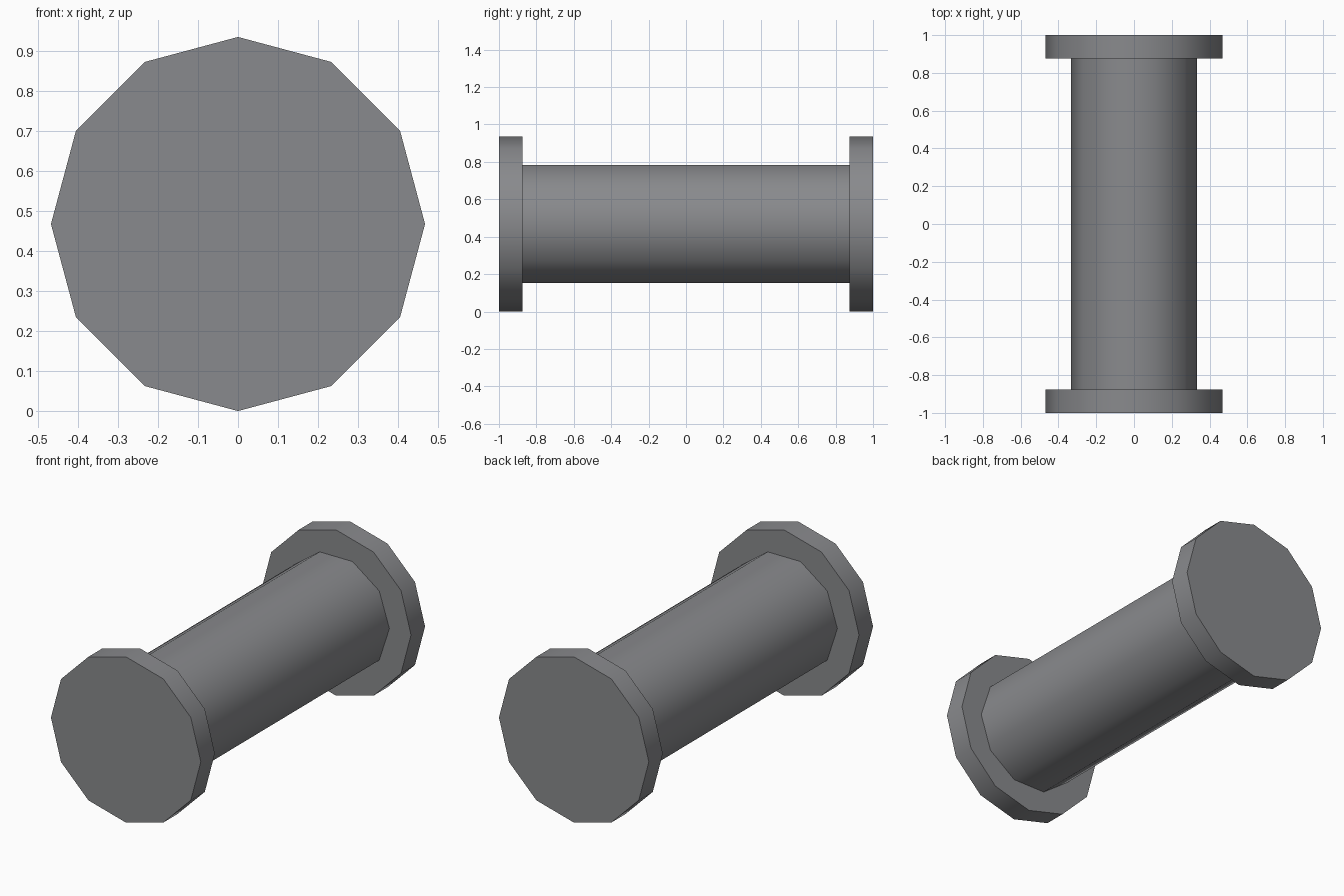
import bpy, math

if "Cube" in bpy.data.objects:
    bpy.data.objects.remove(bpy.data.objects["Cube"])

CENTRE_Z = 0.468

grey = bpy.data.materials.new("dark grey")
grey.diffuse_color = (0.25, 0.254, 0.266, 1)
grey.use_nodes = True
grey.node_tree.nodes["Principled BSDF"].inputs["Base Color"].default_value = grey.diffuse_color


def cylinder(name, sides, radius, y0, y1):
    """Prism lying along y, with a corner on the +x axis, smooth round the side."""
    bpy.ops.mesh.primitive_cylinder_add(
        vertices=sides, radius=radius, depth=y1 - y0,
        location=(0, (y0 + y1) / 2, CENTRE_Z), rotation=(math.pi / 2, 0, 0))
    ob = bpy.context.object
    ob.name = name
    # turn the section so that a corner points along x
    for v in ob.data.vertices:
        v.co.x, v.co.y = v.co.y, v.co.x
    ob.data.flip_normals()
    ob.data.materials.append(grey)
    bpy.ops.object.shade_smooth_by_angle(angle=math.radians(45))
    return ob


# Central barrel
cylinder("barrel", 10, 0.333, -0.875, 0.875)

# End flanges
cylinder("front_flange", 12, 0.468, -1.0, -0.875)
cylinder("back_flange", 12, 0.468, 0.875, 1.0)
